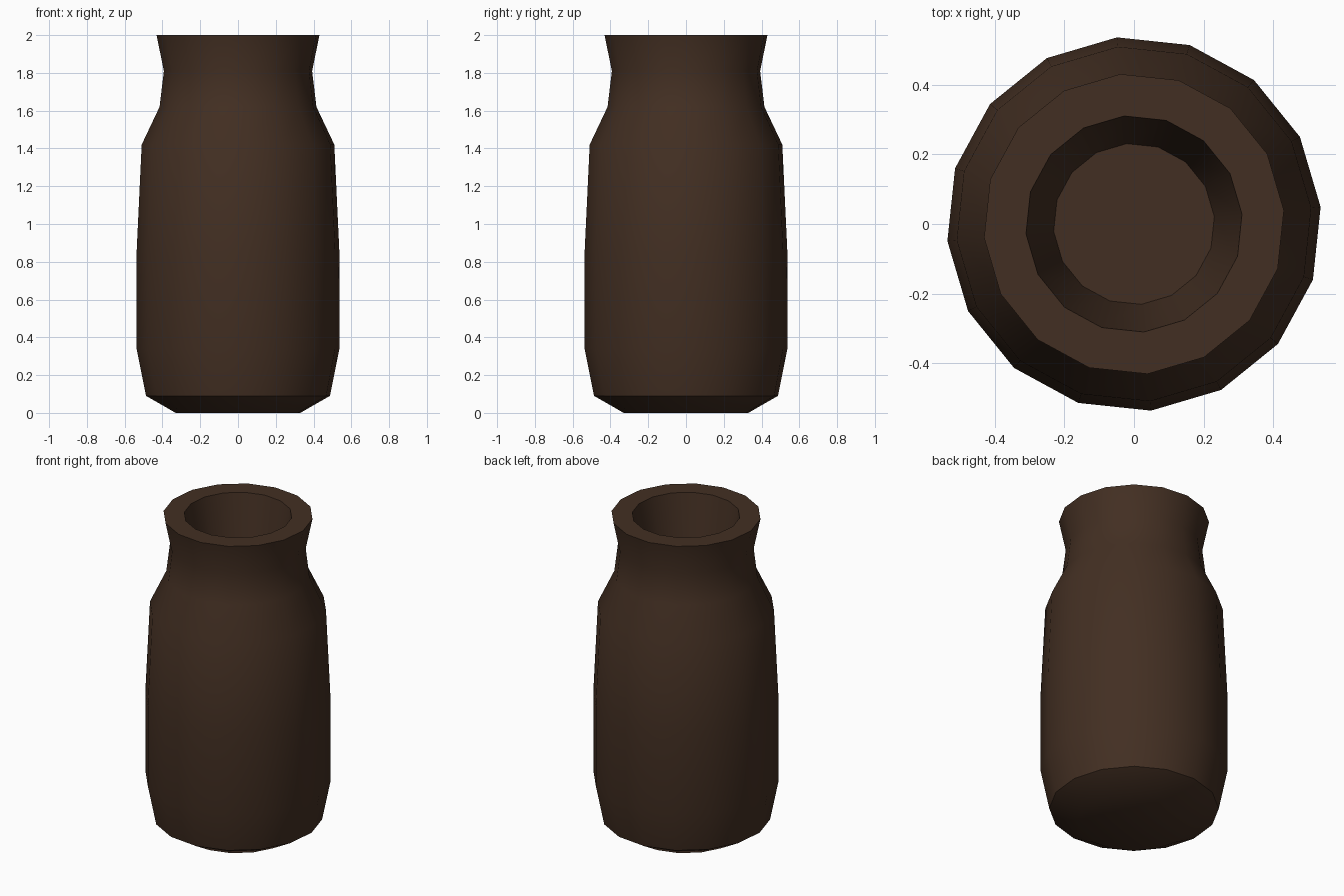
import bpy, bmesh, math

if "Cube" in bpy.data.objects:
    bpy.data.objects.remove(bpy.data.objects["Cube"])

SIDES = 16
TURN = math.radians(5.2)

# (radius, height) from the base, up the outside, over the rim, down the inside
PROFILE = [
    (0.331, 0.00), (0.489, 0.09), (0.539, 0.34), (0.539, 0.85),
    (0.512, 1.42), (0.417, 1.62), (0.394, 1.81), (0.433, 2.00),
    (0.312, 2.00), (0.232, 1.55),
]

# Turned vase body with a hollow neck
bm = bmesh.new()
rings = []
for r, z in PROFILE:
    angles = [TURN + 2 * math.pi * i / SIDES for i in range(SIDES)]
    rings.append([bm.verts.new((r * math.cos(a), r * math.sin(a), z)) for a in angles])
for low, high in zip(rings, rings[1:]):
    for i in range(SIDES):
        j = (i + 1) % SIDES
        bm.faces.new((low[i], low[j], high[j], high[i]))
bm.faces.new(rings[0][::-1])   # base
bm.faces.new(rings[-1])        # floor of the hollow
bmesh.ops.recalc_face_normals(bm, faces=bm.faces)

mesh = bpy.data.meshes.new("vase")
bm.to_mesh(mesh)
bm.free()
vase = bpy.data.objects.new("vase", mesh)
bpy.context.collection.objects.link(vase)

# Dark brown clay
clay = bpy.data.materials.new("dark_clay")
clay.diffuse_color = (0.055, 0.028, 0.016, 1)
clay.use_nodes = True
clay.node_tree.nodes["Principled BSDF"].inputs["Base Color"].default_value = clay.diffuse_color
mesh.materials.append(clay)

# Smooth walls, crisp rim and foot edge
bpy.context.view_layer.objects.active = vase
vase.select_set(True)
bpy.ops.object.shade_smooth_by_angle(angle=math.radians(35))
